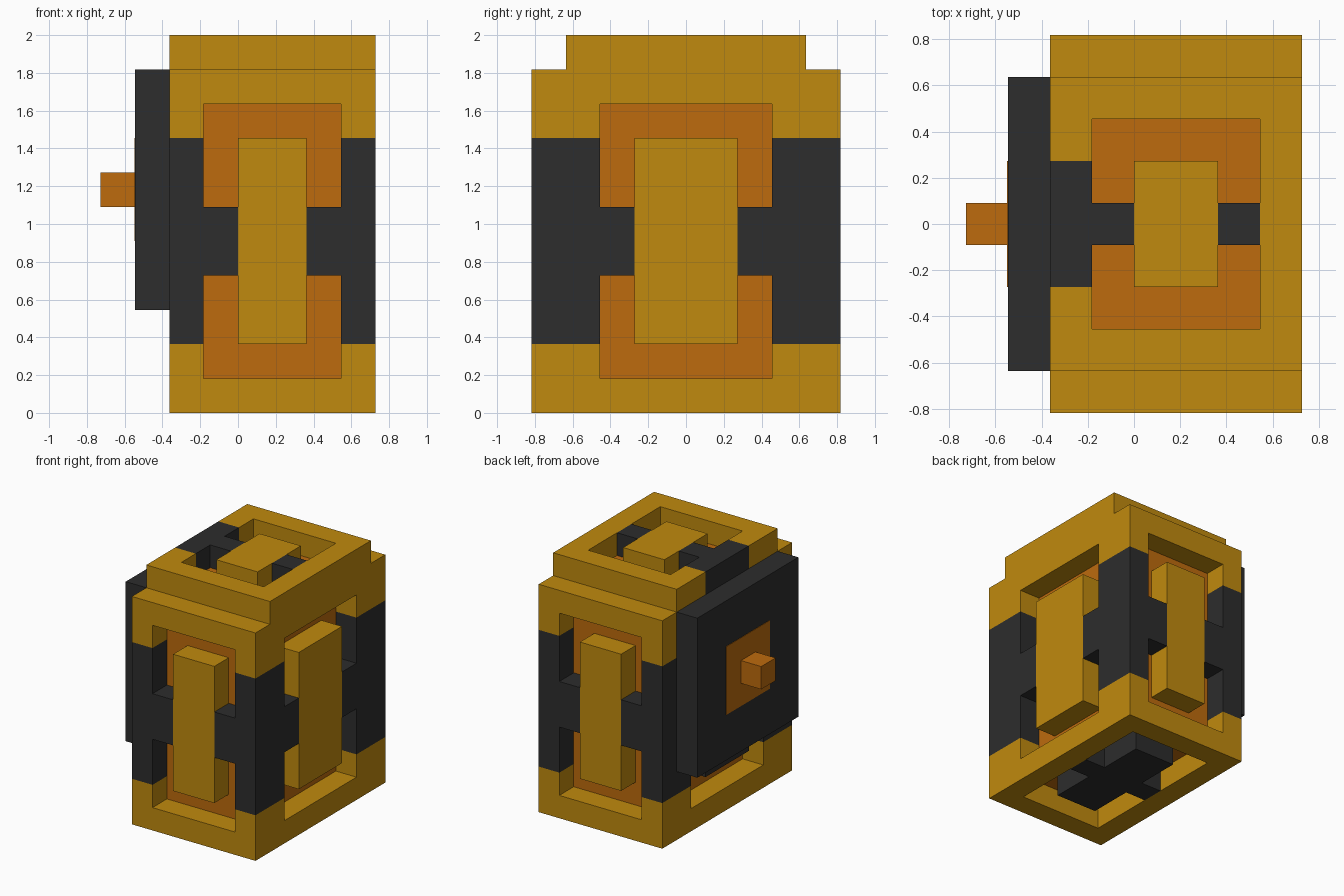
import bpy
import bmesh

cube = bpy.data.objects.get("Cube")
if cube:
    bpy.data.objects.remove(cube, do_unlink=True)

U = 2 / 11  # one block of the grid: 8 wide, 9 deep, 11 tall


def material(name, rgb):
    m = bpy.data.materials.new(name)
    m.use_nodes = True
    m.diffuse_color = (*rgb, 1)
    bsdf = next(n for n in m.node_tree.nodes if n.type == 'BSDF_PRINCIPLED')
    bsdf.inputs["Base Color"].default_value = (*rgb, 1)
    return m


GOLD = material("gold", (0.527, 0.254, 0.0044))
ORANGE = material("orange", (0.509, 0.147, 0.004))
BLACK = material("charcoal", (0.026, 0.026, 0.026))


def part(name, mat, *boxes):
    """One object from boxes given as (x0, x1, y0, y1, z0, z1) in blocks."""
    bm = bmesh.new()
    for x0, x1, y0, y1, z0, z1 in boxes:
        verts = bmesh.ops.create_cube(bm, size=1)["verts"]
        for v in verts:
            v.co = (((x0 + x1) / 2 + v.co.x * (x1 - x0) - 4) * U,
                    ((y0 + y1) / 2 + v.co.y * (y1 - y0) - 4.5) * U,
                    ((z0 + z1) / 2 + v.co.z * (z1 - z0)) * U)
    mesh = bpy.data.meshes.new(name)
    bm.to_mesh(mesh)
    bm.free()
    mesh.materials.append(mat)
    obj = bpy.data.objects.new(name, mesh)
    bpy.context.collection.objects.link(obj)
    return obj


# Inner core, seen as the floor of every recess
part("core", ORANGE, (3, 7, 1, 8, 1, 10))

# Corner posts: gold ends with a black band
posts = [(x, x + 1, y, y + 2) for x in (2, 7) for y in (0, 7)]
part("post_feet", GOLD, *[(*p, 0, 2) for p in posts])
part("post_bands", BLACK, *[(*p, 2, 8) for p in posts])
part("post_heads", GOLD, *[(*p, 8, 10) for p in posts])

# Horizontal rails between the posts
for name, z in (("bottom", 0), ("top", 9)):
    part(name + "_rails", GOLD,
         *[(3, 7, y, y + 1, z, z + 1) for y in (0, 8)],
         *[(x, x + 1, 2, 7, z, z + 1) for x in (2, 7)])

# Front and back: raised panel with a black crossbar either side
for name, y in (("front", 0), ("back", 8)):
    part(name + "_panel", GOLD, (4, 6, y, y + 1, 2, 8))
    part(name + "_crossbar", BLACK,
         *[(x, x + 1, y, y + 1, 4, 6) for x in (3, 6)])

# Sides: the same, wider; the panel behind the plate is black
for name, x, mat in (("left", 7, GOLD), ("right", 2, BLACK)):
    part(name + "_panel", mat, (x, x + 1, 3, 6, 2, 8))
    part(name + "_crossbar", BLACK,
         *[(x, x + 1, y, y + 1, 4, 6) for y in (2, 6)])

# Underside panel
part("underside_panel", BLACK, (4, 6, 2, 7, 0, 1))
part("underside_crossbar", BLACK, *[(x, x + 1, 4, 5, 0, 1) for x in (3, 6)])

# Lid frame, stepped in at front and back
part("lid_frame", GOLD,
     *[(3, 7, y, y + 1, 10, 11) for y in (1, 7)],
     (7, 8, 1, 8, 10, 11),
     *[(2, 3, y, y + 2, 10, 11) for y in (1, 6)])
part("lid_band", BLACK, (2, 3, 3, 6, 10, 11))
part("lid_panel", GOLD, (4, 6, 3, 6, 10, 11))
part("lid_crossbar", BLACK, *[(x, x + 1, 4, 5, 10, 11) for x in (3, 6)])

# Side plate with an orange square and a knob
part("side_plate", BLACK, (1, 2, 1, 8, 3, 10))
part("side_square", ORANGE, (0.98, 1, 3, 6, 5, 8))
part("side_knob", ORANGE, (0, 0.98, 4, 5, 6, 7))
